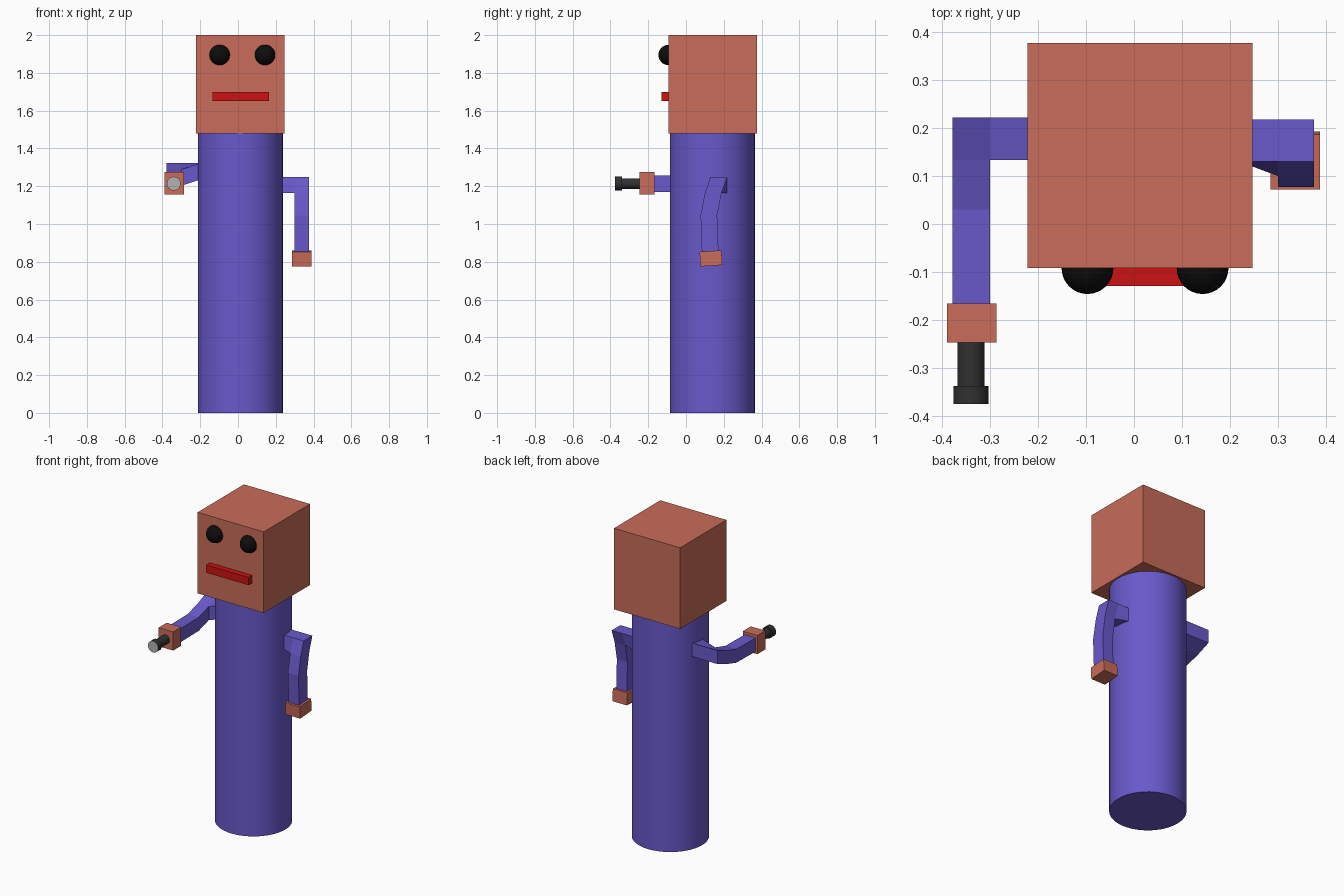
import bpy, bmesh
from math import radians

if "Cube" in bpy.data.objects:
    bpy.data.objects.remove(bpy.data.objects["Cube"])


def material(name, r, g, b):
    m = bpy.data.materials.new(name)
    m.diffuse_color = (r, g, b, 1)
    m.use_nodes = True
    m.node_tree.nodes["Principled BSDF"].inputs["Base Color"].default_value = m.diffuse_color
    return m


SKIN = material("skin", 0.58, 0.15, 0.10)
ROBE = material("robe", 0.14, 0.10, 0.60)
BLACK = material("black", 0.004, 0.004, 0.004)
RED = material("red", 0.6, 0.006, 0.006)
DARK = material("dark_metal", 0.03, 0.03, 0.03)
GLASS = material("glass", 0.45, 0.45, 0.45)


def finish(name, mat):
    ob = bpy.context.object
    ob.name = name
    ob.data.materials.append(mat)
    return ob


def box(name, mat, lo, hi, tilt=0):
    mid = [(a + b) / 2 for a, b in zip(lo, hi)]
    bpy.ops.mesh.primitive_cube_add(size=1, location=mid, rotation=(radians(tilt), 0, 0))
    ob = finish(name, mat)
    ob.scale = [b - a for a, b in zip(lo, hi)]
    return ob


def cylinder(name, mat, radius, depth, loc, tilt=0):
    bpy.ops.mesh.primitive_cylinder_add(vertices=48, radius=radius, depth=depth,
                                        location=loc, rotation=(radians(tilt), 0, 0))
    ob = finish(name, mat)
    bpy.ops.object.shade_smooth_by_angle()
    return ob


def arm(name, x_root, x_in, x_out, side, rings, place):
    """Bent square arm: a lofted limb with a shoulder stub. place(x, along, side) -> point."""
    bm = bmesh.new()

    def ring(points):
        return [bm.verts.new(place(*p)) for p in points]

    loops = []
    for along, shift in rings:
        a, b = side[0] + shift, side[1] + shift
        loops.append(ring([(x_in, along, a), (x_in, along, b), (x_out, along, b), (x_out, along, a)]))
    for i in range(len(loops) - 1):
        for j in range(4):
            if i == 0 and j == 0:
                continue  # open where the shoulder joins
            k = (j + 1) % 4
            bm.faces.new([loops[i][j], loops[i][k], loops[i + 1][k], loops[i + 1][j]])
    bm.faces.new(loops[0])
    bm.faces.new(loops[-1])
    # shoulder stub reaching into the body
    root = ring([(x_root, rings[0][0], side[0]), (x_root, rings[0][0], side[1]),
                 (x_root, rings[1][0], side[1]), (x_root, rings[1][0], side[0])])
    rim = [loops[0][0], loops[0][1], loops[1][1], loops[1][0]]
    for j in range(4):
        k = (j + 1) % 4
        bm.faces.new([root[j], root[k], rim[k], rim[j]])
    bm.faces.new(root)
    bmesh.ops.recalc_face_normals(bm, faces=bm.faces)
    me = bpy.data.meshes.new(name)
    bm.to_mesh(me)
    bm.free()
    ob = bpy.data.objects.new(name, me)
    me.materials.append(mat := ROBE)
    bpy.context.collection.objects.link(ob)
    return ob


# body and head
cylinder("body", ROBE, 0.225, 1.48, (0.0125, 0.14, 0.74))
box("head", SKIN, (-0.222, -0.092, 1.48), (0.247, 0.377, 2.0))

# face
for label, x in (("right", -0.097), ("left", 0.143)):
    bpy.ops.mesh.primitive_uv_sphere_add(segments=32, ring_count=16, radius=0.054,
                                         location=(x, -0.092, 1.895))
    finish(label + "_eye", BLACK)
    bpy.ops.object.shade_smooth()
box("mouth", RED, (-0.135, -0.129, 1.65), (0.165, -0.08, 1.70))

# hanging arm and hand
arm("left_arm", 0.22, 0.30, 0.375, (0.13, 0.218),
    [(1.25, 0), (1.163, -0.03), (1.045, -0.053), (0.85, -0.046)],
    lambda x, along, side: (x, side, along))
box("left_hand", SKIN, (0.285, 0.074, 0.779), (0.388, 0.19, 0.857), 4)

# raised arm and hand
arm("right_arm", -0.195, -0.30, -0.378, (1.237, 1.324),
    [(0.222, 0), (0.133, -0.035), (0.03, -0.065), (-0.18, -0.068)],
    lambda x, along, side: (x, along, side))
box("right_hand", SKIN, (-0.39, -0.247, 1.155), (-0.287, -0.166, 1.275))

# torch held in the raised hand
cylinder("torch_handle", DARK, 0.028, 0.12, (-0.34, -0.29, 1.214), 90)
torch_head = cylinder("torch_head", DARK, 0.0365, 0.037, (-0.34, -0.3565, 1.214), 90)
torch_head.data.materials.append(GLASS)
for face in torch_head.data.polygons:
    if face.normal.z > 0.9:
        face.material_index = 1  # front lens
